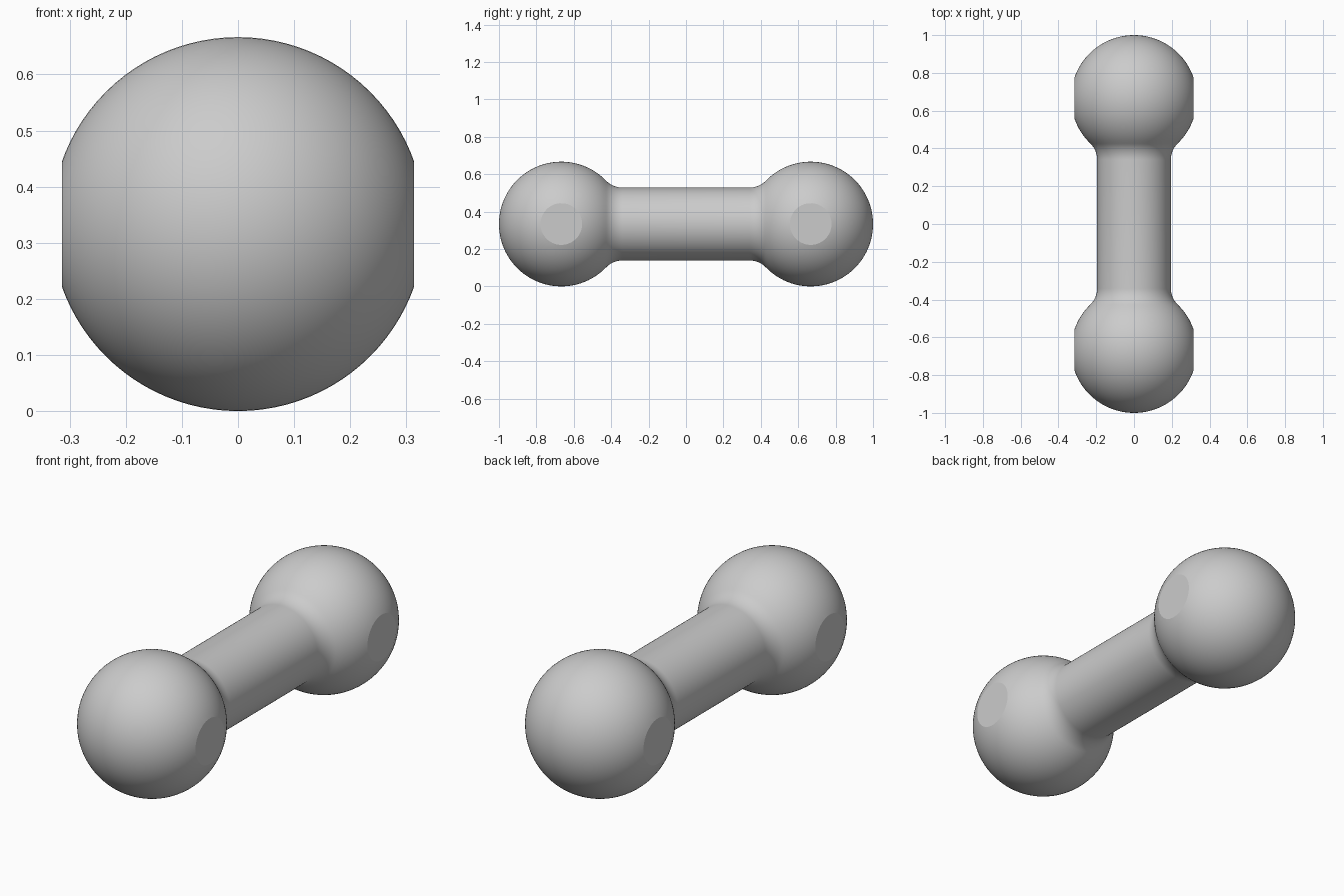
import bpy, bmesh
from math import sin, cos, pi, atan2, hypot
from mathutils import Vector

if "Cube" in bpy.data.objects:
    bpy.data.objects.remove(bpy.data.objects["Cube"], do_unlink=True)

BALL, BAR, BAR_END, FLAT = 1 / 3, 0.195, 0.34, 0.314
CENTRE = 1 - BALL
SEGMENTS = 96

# Fillet radius that is tangent to both the bar and the ball
gap = CENTRE - BAR_END
fillet = (gap ** 2 + BAR ** 2 - BALL ** 2) / (2 * (BALL - BAR))
slope = atan2(BAR + fillet, gap)

# Half profile as (radius, y): ball tip, ball, fillet, bar
profile = []
for i in range(41):
    a = (pi - slope) * i / 40
    profile.append((BALL * sin(a), CENTRE + BALL * cos(a)))
for i in range(1, 11):
    a = slope + (pi / 2 - slope) * i / 10
    profile.append((BAR + fillet - fillet * sin(a), BAR_END + fillet * cos(a)))
profile += [(r, -y) for r, y in reversed(profile)]

# Spin the profile about the long axis
bm = bmesh.new()
verts = [bm.verts.new((r, y, 0)) for r, y in profile]
edges = [bm.edges.new(pair) for pair in zip(verts, verts[1:])]
bmesh.ops.spin(bm, geom=verts + edges, cent=(0, 0, 0), axis=(0, 1, 0),
               angle=2 * pi, steps=SEGMENTS)
bmesh.ops.remove_doubles(bm, verts=bm.verts, dist=0.0001)

# Slice a small flat on both sides of each ball
for side in (1, -1):
    cut = bmesh.ops.bisect_plane(
        bm, geom=bm.verts[:] + bm.edges[:] + bm.faces[:],
        plane_co=(side * FLAT, 0, 0), plane_no=(side, 0, 0), clear_outer=True)
    rim = [e for e in cut["geom_cut"] if isinstance(e, bmesh.types.BMEdge)]
    bmesh.ops.holes_fill(bm, edges=rim, sides=0)
bmesh.ops.recalc_face_normals(bm, faces=bm.faces)
bmesh.ops.translate(bm, verts=bm.verts, vec=Vector((0, 0, BALL)))

mesh = bpy.data.meshes.new("dumbbell")
bm.to_mesh(mesh)
bm.free()
dumbbell = bpy.data.objects.new("dumbbell", mesh)
bpy.context.collection.objects.link(dumbbell)

# Plain grey finish
grey = bpy.data.materials.new("grey")
grey.use_nodes = True
colour = (0.6, 0.6, 0.6, 1)
grey.diffuse_color = colour
grey.node_tree.nodes["Principled BSDF"].inputs["Base Color"].default_value = colour
mesh.materials.append(grey)

bpy.ops.object.select_all(action="DESELECT")
dumbbell.select_set(True)
bpy.context.view_layer.objects.active = dumbbell
bpy.ops.object.shade_smooth_by_angle(angle=pi / 12)
